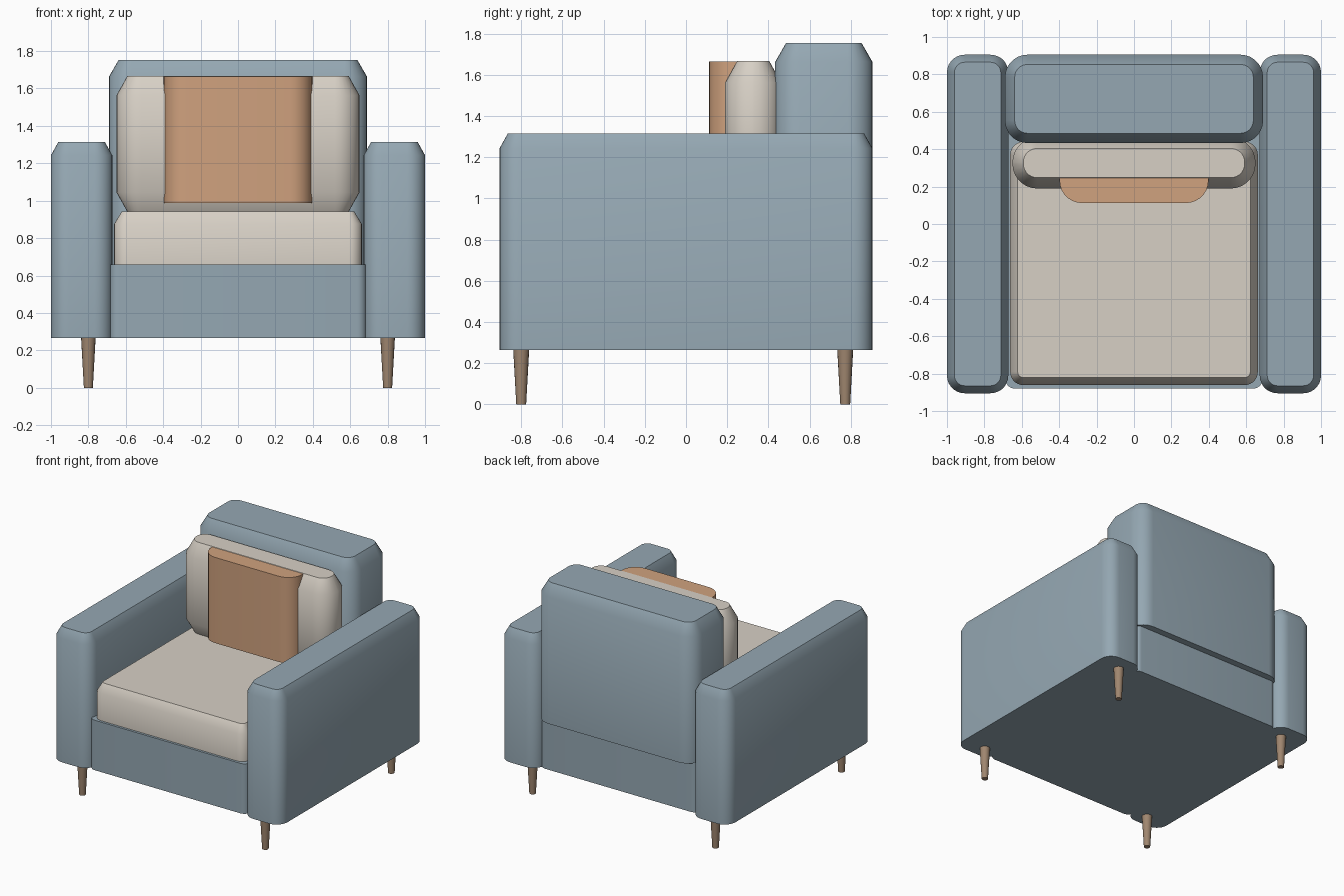
import bpy, bmesh, math

if "Cube" in bpy.data.objects:
    bpy.data.objects.remove(bpy.data.objects["Cube"])


def material(name, rgb):
    m = bpy.data.materials.new(name)
    m.diffuse_color = (*rgb, 1)
    m.use_nodes = True
    m.node_tree.nodes["Principled BSDF"].inputs["Base Color"].default_value = m.diffuse_color
    return m


blue = material("blue fabric", (0.30, 0.39, 0.45))
cream = material("cream fabric", (0.68, 0.63, 0.56))
orange = material("orange fabric", (0.63, 0.36, 0.21))
wood = material("wood", (0.35, 0.24, 0.16))


def finish(bm, name, mat):
    bmesh.ops.recalc_face_normals(bm, faces=bm.faces)
    me = bpy.data.meshes.new(name)
    bm.to_mesh(me)
    bm.free()
    me.materials.append(mat)
    me.shade_smooth()
    me.set_sharp_from_angle(angle=math.radians(40))
    ob = bpy.data.objects.new(name, me)
    bpy.context.collection.objects.link(ob)
    return ob


def cushion(name, mat, x, y, z, r, top=None, bottom=None, seg=7):
    """Rounded-corner block; top and bottom are (inset, drop) chamfers."""
    levels = [(z[0], 0), (z[1], 0)]
    if bottom:
        levels[0:1] = [(z[0], bottom[0]), (z[0] + bottom[1], 0)]
    if top:
        levels[-1:] = [(z[1] - top[1], 0), (z[1], top[0])]
    bm = bmesh.new()
    rings = []
    for h, inset in levels:
        rad = r - inset
        ring = []
        for i, (cx, cy) in enumerate([(x[1] - r, y[1] - r), (x[0] + r, y[1] - r),
                                      (x[0] + r, y[0] + r), (x[1] - r, y[0] + r)]):
            for k in range(seg + 1):
                a = (i + k / seg) * math.pi / 2
                ring.append(bm.verts.new((cx + rad * math.cos(a), cy + rad * math.sin(a), h)))
        rings.append(ring)
    n = len(rings[0])
    for lo, hi in zip(rings, rings[1:]):
        for i in range(n):
            j = (i + 1) % n
            bm.faces.new((lo[i], lo[j], hi[j], hi[i]))
    bm.faces.new(rings[0][::-1])
    bm.faces.new(rings[-1])
    return finish(bm, name, mat)


# Upholstered frame
cushion("base", blue, (-0.687, 0.687), (-0.88, 0.85), (0.265, 0.66), 0.05)
cushion("backrest", blue, (-0.69, 0.69), (0.433, 0.905), (0.66, 1.753), 0.12, top=(0.052, 0.09))
for side, x in (("left", (-1.0, -0.672)), ("right", (0.672, 1.0))):
    cushion(side + "_arm", blue, x, (-0.905, 0.905), (0.265, 1.315), 0.095, top=(0.04, 0.072))

# Loose cushions
cushion("seat_cushion", cream, (-0.662, 0.662), (-0.861, 0.44), (0.655, 0.941), 0.07, top=(0.04, 0.065))
cushion("back_cushion", cream, (-0.65, 0.65), (0.19, 0.462), (0.941, 1.667), 0.132,
        top=(0.058, 0.104), bottom=(0.058, 0.104))
cushion("throw_pillow", orange, (-0.398, 0.398), (0.112, 0.36), (0.987, 1.664), 0.12)

# Tapered legs
for sx, side in ((-1, "left"), (1, "right")):
    for y, end in ((-0.80, "front"), (0.773, "back")):
        bm = bmesh.new()
        bmesh.ops.create_cone(bm, cap_ends=True, segments=16, radius1=0.024, radius2=0.039, depth=0.27)
        bmesh.ops.translate(bm, verts=bm.verts, vec=(sx * 0.80, y, 0.135))
        finish(bm, f"{end}_{side}_leg", wood)
